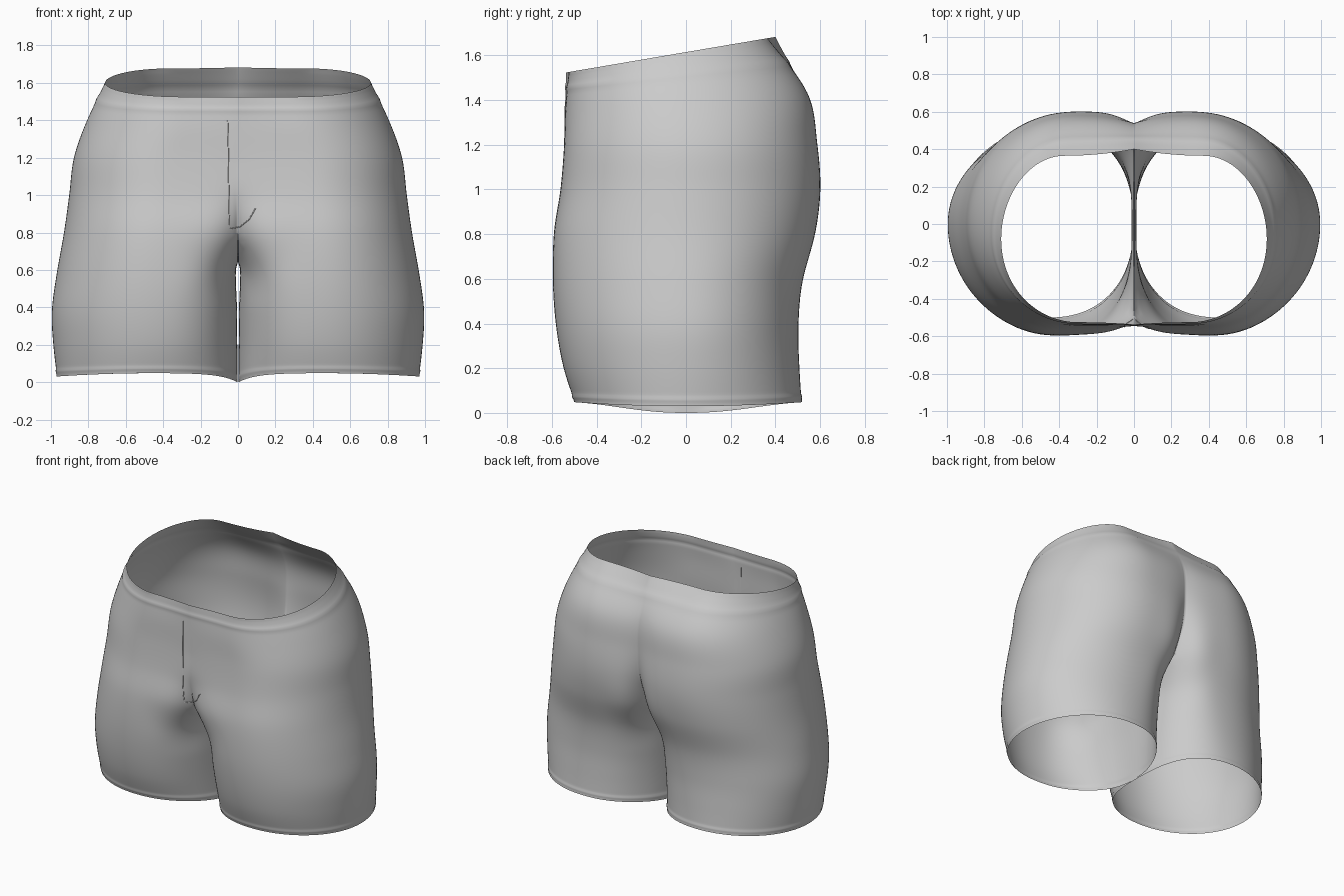
import bpy, bmesh, math
from mathutils import Vector
from mathutils.bvhtree import BVHTree

if "Cube" in bpy.data.objects:
    bpy.data.objects.remove(bpy.data.objects["Cube"])

M, K, S = 96, 36, 16          # outer columns, inner-thigh columns, steps per row
HALF = math.radians(145)      # outer arc of each leg


def spow(v, p):
    return math.copysign(abs(v) ** p, v)


def peak(s, pf, pb):
    """x of the fullest point, blended from front to back."""
    return pf + (pb - pf) * (s + 1) / 2


def leg_ring(z, x0, x1, pf, pb, y0, yf, yb, inner, hem=0):
    """Closed leg section: outer arc front to back, then inner thigh."""
    ring = []
    for i in range(M + K):
        if i <= M:
            a = -HALF + 2 * HALF * i / M
        else:
            a = HALF + (2 * math.pi - 2 * HALF) * (i - M) / K
        p = 1.0 if math.cos(a) > 0 else inner
        c, s = spow(math.cos(a), p), spow(math.sin(a), p)
        px = peak(s, pf, pb)
        x = px + (c * (x1 - px) if c > 0 else c * (px - x0))
        y = y0 + (s * (yb - y0) if s > 0 else -s * (yf - y0))
        ring.append(Vector((x, y, z + hem * (.018 * s * s - .03 * max(0, -c) ** 6))))
    return ring


def body_ring(z, tilt, sx, pf, pb, y0, yf, yb, dip_f, dip_b, e):
    """Half body section from centre front round the side to centre back."""
    ring = []
    for i in range(M + 1):
        a = -HALF + 2 * HALF * i / M
        over = (abs(a) - math.pi / 2) / (HALF - math.pi / 2)
        full, dip = (yb, -dip_b) if a > 0 else (yf, dip_f)
        if over > 0:                       # from fullest point to centre line
            px = pb if a > 0 else pf
            f = math.sin(over * math.pi / 2) * .4 + over * .6
            x, y = max(0, px * (1 - f)), full + dip * f ** e
        else:
            c, s = math.cos(a), math.sin(a)
            px = peak(s, pf, pb)
            x, y = px + (sx - px) * c, y0 + abs(s) * (full - y0)
        if i in (0, M):
            x = 0
        ring.append(Vector((x, y, z + tilt * y)))
    return ring


rings = [
    leg_ring(0.03, .003, .97, .46, .45, .0, -.50, .52, .88, 1),
    leg_ring(0.20, .004, .99, .45, .43, 0, -.55, .51, .85),
    leg_ring(0.38, .005, .998, .44, .40, 0, -.583, .505, .8),
    leg_ring(0.58, .012, .972, .43, .37, 0, -.598, .522, .7),
    body_ring(0.80, 0, .933, .42, .35, 0, -.592, .578, .10, .16, 5),
    body_ring(1.00, 0, .905, .40, .33, 0, -.562, .602, .02, .09, 4),
    body_ring(1.20, .01, .88, .38, .33, 0, -.546, .588, .005, .05, 3),
    body_ring(1.40, .06, .81, .32, .33, -.03, -.54, .545, 0, .025, 3),
    body_ring(1.615, .17, .71, .30, .37, -.08, -.525, .365, -.012, -.035, 2),
]
# crotch curve closes the inner thigh on the centre line
CR = 4
front, back = rings[CR][0], rings[CR][M]
for j in range(1, K):
    t = j / K
    q = back.lerp(front, t)
    q.z -= 0.16 * math.sin(math.pi * t) ** 0.7
    rings[CR].append(q)


def spline(a, b, c, d, t):
    return 0.5 * (2 * b + (c - a) * t + (2 * a - 5 * b + 4 * c - d) * t * t
                  + (3 * b - a - 3 * c + d) * t ** 3)


# shorts: half shell lofted through the sections
bm = bmesh.new()
grid, last = [], len(rings) - 1
for r in range(last * S + 1):
    row = []
    for i in range(M + K if r <= CR * S else M + 1):
        top = last if i <= M else CR
        k = min(r // S, top - 1)
        a, b, c, d = (rings[max(0, min(top, k + o))][i] for o in (-1, 0, 1, 2))
        p = spline(a, b, c, d, r / S - k)
        if r < CR * S:
            p.x = max(p.x, 0.003)
        elif i in (0, M) or r == CR * S and i > M:
            p.x = 0
        row.append(bm.verts.new(p))
    grid.append(row)
for r in range(last * S):
    lo, hi = grid[r], grid[r + 1]
    for i in range(M + K if r < CR * S else M):
        j = (i + 1) % (M + K)
        bm.faces.new((lo[i], lo[j], hi[j], hi[i]))

# relax everything except the rims and the centre line
soft = [v for row in grid[2:-2] for v in row if v.co.x > .02]
for _ in range(14):
    bmesh.ops.smooth_vert(bm, verts=soft, factor=.5,
                          use_axis_x=True, use_axis_y=True, use_axis_z=True)
bm.normal_update()

# raised stitching at leg hems and waistband
moves = []
for r, row in enumerate(grid):
    h = .004 * math.exp(-((r - 3.5) / 1.2) ** 2)
    h += .004 * math.exp(-((r - (last * S - 8)) / 1.2) ** 2)
    if h > 1e-4:
        moves += [(v, v.normal * h) for v in row]
for v, m in moves:
    x = v.co.x
    v.co += m
    v.co.x = 0 if x == 0 else max(v.co.x, .003)
tree = BVHTree.FromBMesh(bm)
me = bpy.data.meshes.new("shorts")
bm.to_mesh(me)
bm.free()
me.shade_smooth()
shorts = bpy.data.objects.new("shorts", me)
bpy.context.collection.objects.link(shorts)
mir = shorts.modifiers.new("Mirror", 'MIRROR')
mir.merge_threshold = 0.001

# fly seam: thin J-shaped stitch laid on the front
path = [(-.055, 1.40), (-.052, 1.25), (-.05, 1.1), (-.048, .95), (-.045, .82),
        (.01, .83), (.06, .87), (.10, .94)]
cu = bpy.data.curves.new("fly_seam", 'CURVE')
cu.dimensions = '3D'
cu.bevel_depth = 0.003
cu.bevel_resolution = 1
for part in (path[:5], path[4:]):
    pts = []
    for (x0, z0), (x1, z1) in zip(part, part[1:]):
        for s in range(6):
            x, z = x0 + (x1 - x0) * s / 6, z0 + (z1 - z0) * s / 6
            hit = tree.ray_cast(Vector((max(abs(x), .004), -2, z)), Vector((0, 1, 0)))[0]
            if hit:
                pts.append((x, hit.y, z, 1))
    sp = cu.splines.new('POLY')
    sp.points.add(len(pts) - 1)
    for q, co in zip(sp.points, pts):
        q.co = co
bpy.context.collection.objects.link(bpy.data.objects.new("fly_seam", cu))
